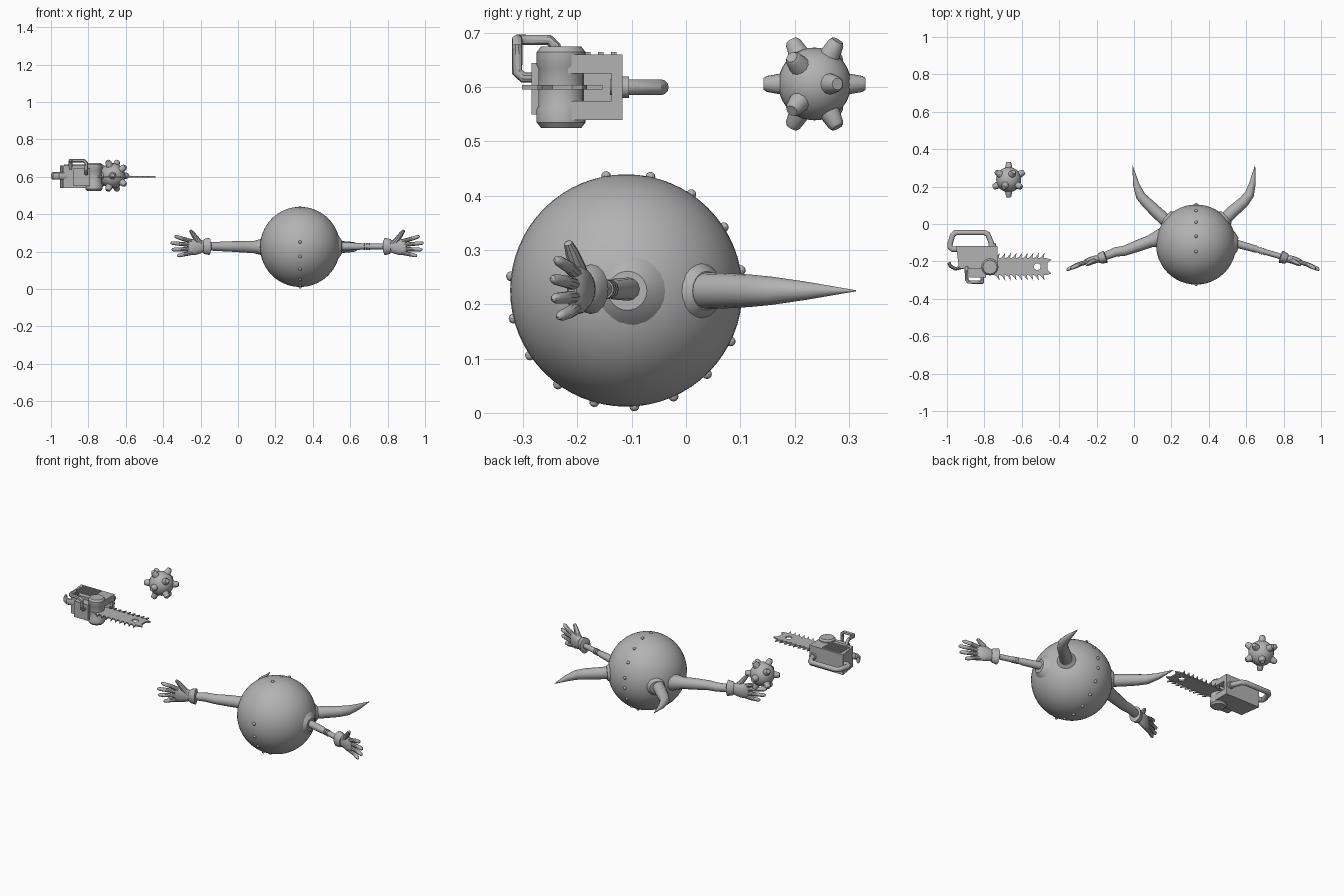
import bpy, bmesh, math
from mathutils import Vector, Matrix

if "Cube" in bpy.data.objects:
    bpy.data.objects.remove(bpy.data.objects["Cube"])

grey = bpy.data.materials.new("plain_grey")
grey.diffuse_color = (0.45, 0.45, 0.45, 1)
grey.use_nodes = True
grey.node_tree.nodes["Principled BSDF"].inputs["Base Color"].default_value = grey.diffuse_color


def finish(bm, name):
    bmesh.ops.recalc_face_normals(bm, faces=bm.faces)
    me = bpy.data.meshes.new(name)
    bm.to_mesh(me)
    bm.free()
    me.materials.append(grey)
    ob = bpy.data.objects.new(name, me)
    bpy.context.collection.objects.link(ob)
    return ob


def add_tube(bm, path, radii, seg=12, ref=(0, 0, 1)):
    """Sweep a round or (along ref, across) oval section along a path."""
    pts = [Vector(p) for p in path]
    dirs = [(b - a).normalized() for a, b in zip(pts, pts[1:])]
    dirs = [dirs[0]] + dirs + [dirs[-1]]
    n, old, rings = Vector(ref), None, []
    for i, p in enumerate(pts):
        t = (dirs[i] + dirs[i + 1]).normalized()
        if old:
            n = old.rotation_difference(t) @ n
        n = (n - t * n.dot(t)).normalized()
        b, old = t.cross(n), t
        r = radii[i] if isinstance(radii, (list, tuple)) else radii
        ra, rb = r if isinstance(r, tuple) else (r, r)
        rings.append([bm.verts.new(p + n * ra * math.cos(a) + b * rb * math.sin(a))
                      for a in (2 * math.pi * k / seg for k in range(seg))])
    for r0, r1 in zip(rings, rings[1:]):
        for k in range(seg):
            bm.faces.new((r0[k], r0[(k + 1) % seg], r1[(k + 1) % seg], r1[k]))
    bm.faces.new(rings[0])
    bm.faces.new(rings[-1])


def tube(name, path, radii, seg=12, ref=(0, 0, 1)):
    bm = bmesh.new()
    add_tube(bm, path, radii, seg, ref)
    return finish(bm, name)


def ball(name, centre, r, u=48, v=32):
    bm = bmesh.new()
    bmesh.ops.create_uvsphere(bm, u_segments=u, v_segments=v, radius=r,
                              matrix=Matrix.Translation(centre))
    return finish(bm, name)


def prism(name, outline, place):
    """Join the two outlines given by place(u, v, end) for end 0 and 1."""
    bm = bmesh.new()
    a, b = [[bm.verts.new(place(u, v, e)) for u, v in outline] for e in (0, 1)]
    for i in range(len(a)):
        j = (i + 1) % len(a)
        bm.faces.new((a[i], a[j], b[j], b[i]))
    bm.faces.new(a)
    bm.faces.new(b)
    return finish(bm, name)


def box(name, x0, x1, y0, y1, z0, z1):
    return prism(name, [(x0, y0), (x1, y0), (x1, y1), (x0, y1)],
                 lambda u, v, e: (u, v, z1 if e else z0))


# Round body and its ring of rivets
C, R = Vector((0.332, -0.11, 0.2255)), 0.214
ball("body", C, R)
bm = bmesh.new()
for deg in [100, 78, 56, 33, 10, 173] + [-6 - 20 * k for k in range(9)]:
    a = math.radians(deg)
    m = Matrix.Translation(C + R * Vector((0, math.cos(a), math.sin(a))))
    bmesh.ops.create_uvsphere(bm, u_segments=10, v_segments=8, radius=0.009, matrix=m)
finish(bm, "rivets")

# Horns with flared collars
HZ = 0.225
horns = {"right_horn": [(0.46, 0), (0.525, 0.065), (0.585, 0.117), (0.617, 0.158), (0.634, 0.22), (0.647, 0.313)],
         "left_horn": [(0.19, 0), (0.13, 0.055), (0.07, 0.112), (0.035, 0.15), (0.012, 0.21), (-0.008, 0.313)]}
for name, pts in horns.items():
    tube(name, [(x, y, HZ) for x, y in pts], [0.034, 0.033, 0.03, 0.026, 0.017, 0.001], 16)
    s = 1 if name[0] == "r" else -1
    d = Vector((0.74 * s, 0.67, 0))
    c = Vector((C.x, C.y, HZ))
    tube(name + "_collar", [c + d * q for q in (0.195, 0.208, 0.222)], [0.056, 0.05, 0.036], 20)

# Shoulders and arms
tube("right_shoulder", [(0.51, -0.105, 0.225), (0.535, -0.107, 0.225), (0.556, -0.108, 0.225)],
     [0.08, 0.064, 0.036], 24)
tube("right_arm", [(0.53, -0.1, 0.228), (0.65, -0.134, 0.228), (0.665, -0.139, 0.228), (0.8, -0.178, 0.228)],
     [0.022, 0.019, 0.015, 0.015])
for k in range(3):
    x = 0.672 + 0.013 * k
    y = -0.141 - 0.0038 * k
    tube("arm_ring", [(x, y, 0.228), (x + 0.007, y - 0.002, 0.228)], 0.018)
tube("left_arm", [(0.15, -0.075, 0.225), (0.12, -0.08, 0.225), (0.085, -0.093, 0.225), (0.02, -0.117, 0.227),
                  (-0.05, -0.143, 0.228), (-0.1, -0.15, 0.228), (-0.17, -0.178, 0.228)],
     [0.055, 0.042, 0.033, 0.031, 0.027, 0.025, 0.021], 16)

# Gloved hands: cuff, palm, four fingers and a raised thumb
for side, wrist in ((1, (0.782, -0.174, 0.228)), (-1, (-0.15, -0.174, 0.228))):
    name = "right" if side > 0 else "left"
    W, D, N = Vector(wrist), Vector((0.949 * side, -0.316, 0)), Vector((0.316 * side, 0.949, 0))

    def at(x, y, z):
        return W + D * x + N * y + Vector((0, 0, z))

    tube(name + "_cuff", [at(x, 0, 0) for x in (0, 0.004, 0.032, 0.042)],
         [(0.026, 0.034), (0.034, 0.046), (0.029, 0.04), (0.022, 0.03)], 16, N)
    tube(name + "_palm", [at(0.03, 0, 0), at(0.055, 0.003, 0), at(0.085, 0.005, -0.002),
                          at(0.112, 0.005, -0.004), at(0.124, 0.004, -0.004)],
         [(0.018, 0.028), (0.021, 0.038), (0.02, 0.044), (0.016, 0.042), (0.008, 0.034)], 16, N)
    bm = bmesh.new()
    for z0, x1, z1 in ((0.027, 0.2, 0.054), (0.008, 0.222, 0.019), (-0.014, 0.216, -0.017), (-0.034, 0.186, -0.05)):
        path = [at(0.1, 0.004, z0), at((0.1 + x1) / 2, 0.006, (z0 + z1) / 2),
                at(x1 - 0.012, 0, z1 - (z1 - z0) * 0.1), at(x1 - 0.003, -0.003, z1), at(x1, -0.004, z1)]
        add_tube(bm, path, [0.012, 0.0115, 0.01, 0.0065, 0.002], 10, N)
    add_tube(bm, [at(0.05, 0, 0.01), at(0.078, -0.002, 0.042), at(0.1, -0.006, 0.07), at(0.113, -0.008, 0.085),
                  at(0.115, -0.008, 0.088)], [0.017, 0.015, 0.012, 0.008, 0.002], 10, N)
    finish(bm, name + "_fingers")

# Spiked ball: twelve blunt studs
M = Vector((-0.67, 0.237, 0.606))
ball("spiked_ball", M, 0.067, 32, 20)
dirs = [Vector((0, 1, 0)), Vector((0, -1, 0))]
for k in range(5):
    for y, off in ((0.447, 0), (-0.447, 36)):
        a = math.radians(72 * k + off)
        dirs.append(Vector((0.894 * math.cos(a), y, 0.894 * math.sin(a))))
bm = bmesh.new()
for d in dirs:
    add_tube(bm, [M + d * q for q in (0.055, 0.088, 0.094)], [0.021, 0.015, 0.011], 12, (0.31, 0.17, 0.93))
finish(bm, "studs")

# Chainsaw engine: rear block, slotted front part, ribs and drum
prism("engine_block", [(-0.935, -0.238), (-0.79, -0.238), (-0.79, -0.117), (-0.952, -0.117)],
      lambda u, v, e: (u, v, 0.66 if e else 0.54))
prism("slotted_housing", [(-0.224, 0.54), (-0.117, 0.54), (-0.117, 0.66), (-0.224, 0.66),
                          (-0.224, 0.625), (-0.137, 0.625), (-0.137, 0.575), (-0.224, 0.575)],
      lambda u, v, e: (-0.73 if e else -0.79, u, v))
for k in range(4):
    y = -0.21 + 0.024 * k
    box("top_rib", -0.93, -0.81, y, y + 0.01, 0.659, 0.665)
tube("drum", [(-0.77, -0.23, z) for z in (0.525, 0.535, 0.56, 0.566, 0.634, 0.64, 0.665, 0.675)],
     [0.037, 0.045, 0.045, 0.042, 0.042, 0.045, 0.045, 0.037], 20, (1, 0, 0))
box("front_cover", -0.88, -0.79, -0.285, -0.23, 0.55, 0.645)

# Toothed bar with a hole near its nose
top = []
for k in range(9):
    x = -0.745 + 0.03 * k
    top += [(x, 0.046), (x + 0.008, 0.05), (x + 0.027, 0.074), (x + 0.022, 0.046)]
top += [(-0.47, 0.046), (-0.442, 0.037), (-0.462, 0.018)]
outline = [(-0.8, 0.046)] + top + [(x, -y) for x, y in reversed(top)] + [(-0.8, -0.046)]
hole = [(-0.517 + 0.018 * math.cos(k * math.pi / 8), 0.018 * math.sin(k * math.pi / 8)) for k in range(16)]
cu = bpy.data.curves.new("saw_bar", "CURVE")
cu.dimensions, cu.fill_mode, cu.extrude = "2D", "BOTH", 0.004
for loop in (outline, hole):
    sp = cu.splines.new("POLY")
    sp.points.add(len(loop) - 1)
    for p, (x, y) in zip(sp.points, loop):
        p.co = (x, y - 0.228, 0, 1)
    sp.use_cyclic_u = True
cu.materials.append(grey)
bar = bpy.data.objects.new("saw_bar", cu)
bar.location.z = 0.6
bpy.context.collection.objects.link(bar)
bpy.context.view_layer.objects.active = bar
bar.select_set(True)
bpy.ops.object.convert(target="MESH")

# Chainsaw handles and rear lever
tube("rear_handle", [(x, y, 0.6) for x, y in ((-0.93, -0.135), (-0.97, -0.135), (-0.984, -0.125), (-0.983, -0.105),
                                              (-0.97, -0.06), (-0.955, -0.046), (-0.8, -0.046), (-0.782, -0.055),
                                              (-0.757, -0.115), (-0.757, -0.14))], 0.0145, 12)
tube("handle_mount", [(-0.757, -0.12, 0.6), (-0.757, -0.105, 0.6)], 0.02, 12)
tube("front_handle", [(-0.895, -0.23, 0.64), (-0.895, -0.24, 0.675), (-0.895, -0.252, 0.687), (-0.895, -0.295, 0.687),
                      (-0.885, -0.31, 0.687), (-0.825, -0.311, 0.687), (-0.811, -0.311, 0.675),
                      (-0.811, -0.311, 0.628), (-0.811, -0.3, 0.618), (-0.811, -0.265, 0.618)], 0.01, 10, (1, 0, 0))
tube("rear_lever", [(-0.99, -0.205, 0.605), (-0.982, -0.225, 0.605), (-0.955, -0.24, 0.605), (-0.915, -0.23, 0.605)],
     [(0.02, 0.01)] * 4, 10)

# Smooth shading with crisp edges
for ob in bpy.context.scene.objects:
    ob.select_set(ob.type == "MESH")
bpy.context.view_layer.objects.active = bpy.data.objects["body"]
bpy.ops.object.shade_smooth_by_angle(angle=math.radians(35))
